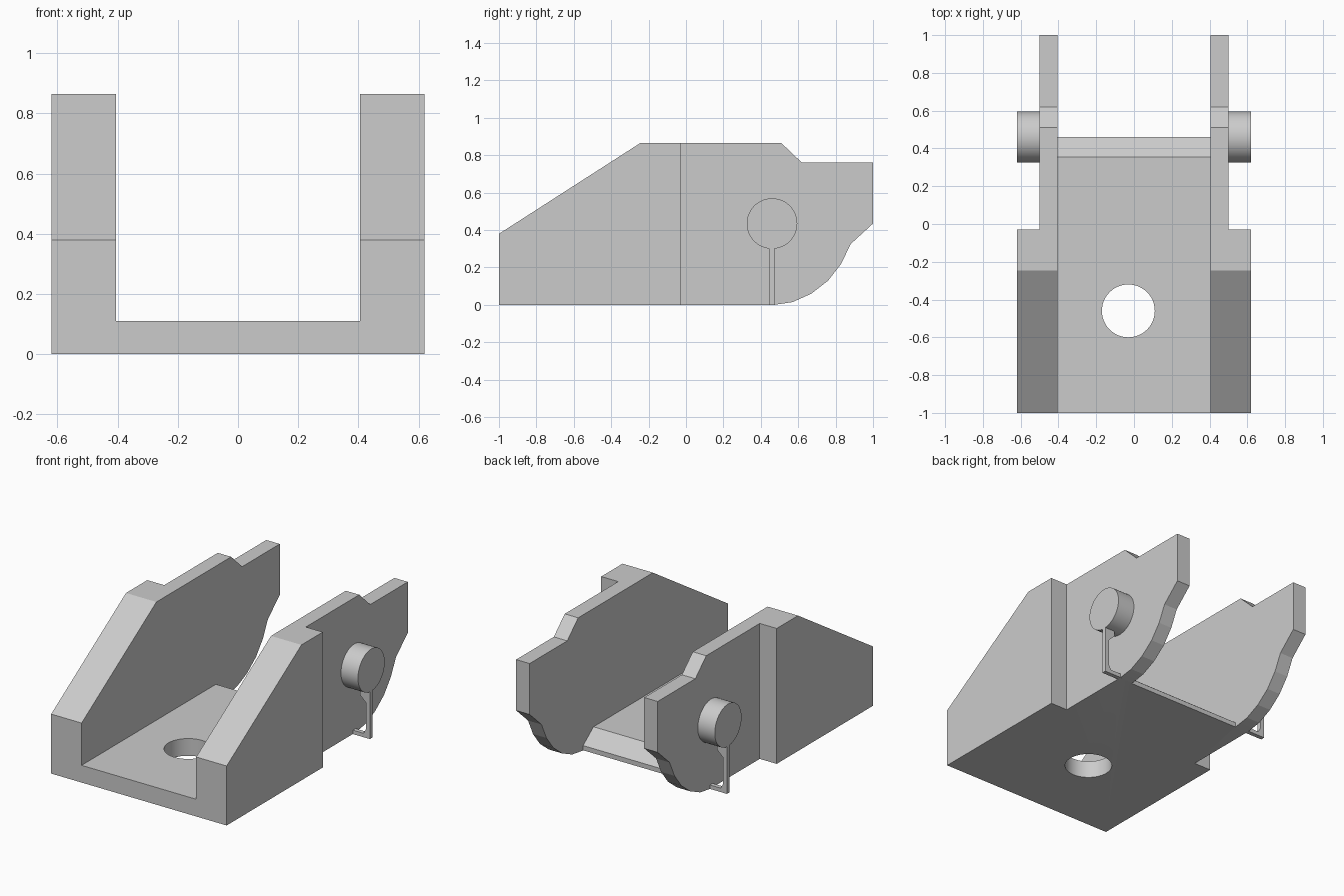
import bpy
import bmesh
import math
from mathutils import Matrix, Vector

cube = bpy.data.objects.get("Cube")
if cube:
    bpy.data.objects.remove(cube, do_unlink=True)

grey = bpy.data.materials.new("plain grey")
grey.use_nodes = True
COLOUR = (0.6, 0.6, 0.6, 1)
grey.diffuse_color = COLOUR
grey.node_tree.nodes["Principled BSDF"].inputs["Base Color"].default_value = COLOUR


def add_object(name, bm):
    bmesh.ops.recalc_face_normals(bm, faces=bm.faces)
    mesh = bpy.data.meshes.new(name)
    bm.to_mesh(mesh)
    bm.free()
    mesh.materials.append(grey)
    obj = bpy.data.objects.new(name, mesh)
    bpy.context.collection.objects.link(obj)
    return obj


def prism(name, points, start, end, axis="X"):
    """Extrude a (y, z) outline along x, or an (x, z) outline along y."""
    bm = bmesh.new()
    if axis == "X":
        verts = [bm.verts.new((start, a, b)) for a, b in points]
        shift = Vector((end - start, 0, 0))
    else:
        verts = [bm.verts.new((a, start, b)) for a, b in points]
        shift = Vector((0, end - start, 0))
    face = bm.faces.new(verts)
    moved = bmesh.ops.extrude_face_region(bm, geom=[face])["geom"]
    bmesh.ops.translate(bm, vec=shift,
                        verts=[v for v in moved if isinstance(v, bmesh.types.BMVert)])
    return add_object(name, bm)


def cylinder(name, centre, radius, depth, turn=0):
    bm = bmesh.new()
    matrix = Matrix.Translation(centre) @ Matrix.Rotation(turn, 4, "Y")
    bmesh.ops.create_cone(bm, cap_ends=True, segments=48, radius1=radius,
                          radius2=radius, depth=depth, matrix=matrix)
    return add_object(name, bm)


def carve(obj, cutters):
    """Subtract the cutters, keep the result and discard the cutters."""
    for cutter in cutters:
        cutter.hide_render = True
        mod = obj.modifiers.new("cut", "BOOLEAN")
        mod.operation = "DIFFERENCE"
        mod.solver = "EXACT"
        mod.object = cutter
    graph = bpy.context.evaluated_depsgraph_get()
    mesh = bpy.data.meshes.new_from_object(obj.evaluated_get(graph))
    obj.modifiers.clear()
    obj.data = mesh
    for cutter in cutters:
        bpy.data.objects.remove(cutter, do_unlink=True)


def smooth(obj):
    bpy.ops.object.select_all(action="DESELECT")
    obj.select_set(True)
    bpy.context.view_layer.objects.active = obj
    bpy.ops.object.shade_smooth_by_angle(angle=math.radians(12))


OUTER, WALL, INNER = 0.62, 0.50, 0.405
PIN_Y, PIN_Z = 0.46, 0.435

# Bracket: side outline through the full width, then carved out
side = [(-1, 0), (-1, 0.38), (-0.245, 0.865), (0.51, 0.865), (0.62, 0.76),
        (1, 0.76), (1, 0.435), (0.88, 0.325), (0.83, 0.22), (0.76, 0.13),
        (0.67, 0.06), (0.57, 0.015), (0.47, 0)]
bracket = prism("bracket", side, -OUTER, OUTER)

# Channel between the walls, leaving a floor with a sloped rear edge
channel = [(-1.1, 0.11), (0.355, 0.11), (PIN_Y, 0.03), (PIN_Y, -0.1),
           (1.1, -0.1), (1.1, 1), (-1.1, 1)]
cutters = [prism("channel_cutter", channel, -INNER, INNER)]

# Outer recesses that thin the rear half of each wall
recess = [(-0.03, -0.1), (1.1, -0.1), (1.1, 1), (-0.03, 1)]
for s in (-1, 1):
    cutters.append(prism("recess_cutter", recess, s * WALL, s * 0.8))

# Round hole in the floor
cutters.append(cylinder("hole_cutter", (-0.03, -0.46, 0.05), 0.14, 0.4))
carve(bracket, cutters)
smooth(bracket)

# Pins and their thin hooked clips on both sides
clip = [(0.495, 0), (OUTER, 0), (OUTER, 0.31), (0.55, 0.31), (0.55, 0.265),
        (0.592, 0.225), (0.592, 0.055), (0.575, 0.025), (0.495, 0.025)]
for s, word in ((1, "left"), (-1, "right")):
    pin = cylinder(word + "_pin", (s * 0.555, PIN_Y, PIN_Z), 0.135, 0.13,
                   math.pi / 2)
    smooth(pin)
    prism(word + "_clip", [(s * x, z) for x, z in clip],
          PIN_Y - 0.015, PIN_Y + 0.012, "Y")
